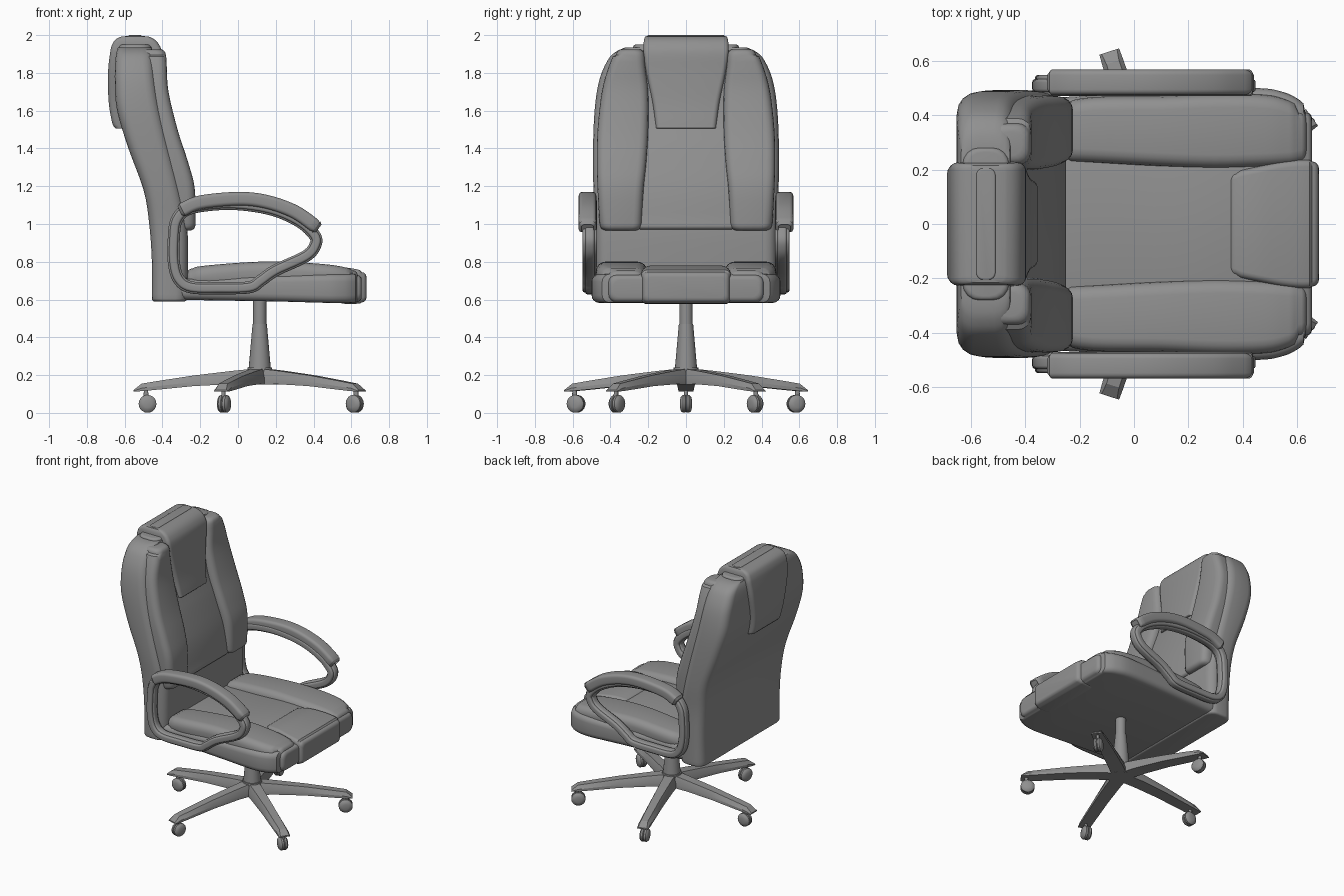
import bpy, bmesh, math
from mathutils import Vector, Matrix

if "Cube" in bpy.data.objects:
    bpy.data.objects.remove(bpy.data.objects["Cube"])


def spline(rows, n=4, closed=False):
    """Catmull-Rom resampling of rows of numbers."""
    m, out = len(rows), []
    pick = lambda i: rows[i % m] if closed else rows[max(0, min(m - 1, i))]
    for i in range(m if closed else m - 1):
        p = [pick(i + k) for k in (-1, 0, 1, 2)]
        for s in range(n):
            t = s / n
            out.append([0.5 * (2 * b + (c - a) * t + (2 * a - 5 * b + 4 * c - d) * t * t
                        + (3 * b - a - 3 * c + d) * t ** 3) for a, b, c, d in zip(*p)])
    if not closed:
        out.append(list(rows[-1]))
    return out


def rect(a0, a1, b0, b1, r, n=5):
    """Rounded rectangle as 2D points."""
    r = max(0.002, min(r, (a1 - a0) * 0.49, (b1 - b0) * 0.49))
    pts = []
    for q, (ca, cb) in enumerate([(a1 - r, b1 - r), (a0 + r, b1 - r), (a0 + r, b0 + r), (a1 - r, b0 + r)]):
        for k in range(n):
            w = math.pi / 2 * (q + k / (n - 1))
            pts.append((ca + r * math.cos(w), cb + r * math.sin(w)))
    return pts


# Dark grey for the whole chair
GREY = bpy.data.materials.new("dark_grey")
GREY.diffuse_color = (.28, .28, .28, 1)
GREY.use_nodes = True
GREY.node_tree.nodes["Principled BSDF"].inputs["Base Color"].default_value = GREY.diffuse_color


def finish(ob, angle=35):
    ob.data.materials.append(GREY)
    bpy.ops.object.select_all(action='DESELECT')
    ob.select_set(True)
    bpy.context.view_layer.objects.active = ob
    bpy.ops.object.shade_smooth_by_angle(angle=math.radians(angle))


def skin(name, rings, closed=False, mirror=False, angle=35):
    """Bridge rings of points into a surface."""
    bm = bmesh.new()
    vs = [[bm.verts.new(p) for p in ring] for ring in rings]
    n = len(vs[0])
    for i in range(len(vs) if closed else len(vs) - 1):
        u, v = vs[i], vs[(i + 1) % len(vs)]
        for j in range(n):
            bm.faces.new((u[j], u[(j + 1) % n], v[(j + 1) % n], v[j]))
    if not closed:
        bm.faces.new(vs[0])
        bm.faces.new(vs[-1])
    bmesh.ops.recalc_face_normals(bm, faces=bm.faces)
    me = bpy.data.meshes.new(name)
    bm.to_mesh(me)
    bm.free()
    ob = bpy.data.objects.new(name, me)
    bpy.context.collection.objects.link(ob)
    if mirror:
        mod = ob.modifiers.new("mirror", 'MIRROR')
        mod.use_axis = (False, True, False)
    finish(ob, angle)
    return ob


def cushion(name, axis, rows, r=0.04, e=0.03, mirror=False):
    """Loft of rounded rectangles (t, a0, a1, b0, b1) along x or z with rounded ends."""
    rows = spline(rows)
    lo, hi = rows[0], rows[-1]
    body = [w for w in rows if lo[0] + e < w[0] < hi[0] - e]
    ends = ([], [])
    for k in range(5):
        w = math.pi / 2 * k / 4
        i, s = e * (1 - math.sin(w)), e * (1 - math.cos(w))
        for row, sign, lst in ((lo, 1, ends[0]), (hi, -1, ends[1])):
            t, a0, a1, b0, b1 = row
            lst.append([t + sign * s, a0 + i, a1 - i, b0 + i, b1 - i])
    rings = []
    for t, a0, a1, b0, b1 in ends[0] + body + ends[1][::-1]:
        rings.append([(a, b, t) if axis == 'z' else (t, a, b) for a, b in rect(a0, a1, b0, b1, r)])
    return skin(name, rings, mirror=mirror)


def sweep(name, path, h, y0, y1, r, closed=False):
    """Rounded bar following a path in the xz plane, mirrored to both sides."""
    pts = [Vector((p[0], 0, p[1])) for p in spline(path, 6, closed)]
    m, rings = len(pts), []
    for i, p in enumerate(pts):
        a, b = (pts[i - 1], pts[(i + 1) % m]) if closed else (pts[max(i - 1, 0)], pts[min(i + 1, m - 1)])
        t = (b - a).normalized()
        nrm = Vector((-t.z, 0, t.x))
        rings.append([p + nrm * u + Vector((0, v, 0)) for u, v in rect(-h, h, y0, y1, r)])
    if not closed:  # rounded tips
        for i, j in ((0, 0), (-1, len(rings))):
            c = sum(rings[i], Vector()) / len(rings[i])
            d = (pts[0] - pts[1] if i == 0 else pts[-1] - pts[-2]).normalized() * 0.015
            rings.insert(j, [c + (q - c) * 0.7 + d for q in rings[i]])
    return skin(name, rings, closed, True)


# Backrest shell, centre panel, side pads and head pad
cushion("backrest_shell", 'z', [(z, b, f, -w, w) for z, b, f, w in [
    (.59, -.456, -.27, .475), (.80, -.456, -.265, .478), (1.0, -.47, -.27, .48), (1.18, -.50, -.305, .49),
    (1.4, -.58, -.36, .492), (1.6, -.64, -.41, .484), (1.75, -.652, -.435, .462), (1.85, -.65, -.445, .424),
    (1.91, -.643, -.452, .375), (1.95, -.63, -.46, .28)]], r=.06, e=.015)
cushion("backrest_centre_panel", 'z', [
    (.97, -.36, -.25, -.26, .26), (1.18, -.40, -.275, -.25, .25), (1.4, -.46, -.335, -.24, .24),
    (1.6, -.52, -.395, -.22, .22), (1.92, -.55, -.43, -.24, .24)], r=.02, e=.02)
cushion("backrest_side_pads", 'z', [
    (.965, -.36, -.225, .235, .455), (1.18, -.40, -.228, .225, .468), (1.33, -.43, -.265, .21, .472),
    (1.5, -.46, -.32, .20, .468), (1.7, -.50, -.368, .20, .445), (1.83, -.52, -.377, .215, .41),
    (1.925, -.53, -.382, .22, .37)], r=.045, e=.03, mirror=True)
cushion("head_pad", 'z', [(z, b, f, -w, w) for z, b, f, w in [
    (1.505, -.65, -.355, .16), (1.54, -.667, -.36, .163), (1.65, -.685, -.378, .178), (1.8, -.688, -.393, .21),
    (1.9, -.678, -.40, .225), (1.945, -.668, -.415, .225), (1.975, -.65, -.44, .222), (1.993, -.615, -.475, .215),
    (2.0, -.58, -.51, .205)]], r=.025, e=.005)

# Seat base, centre cushion, side cushions and front strap
cushion("seat_base", 'x', [(x, -w, w, b, t) for x, w, b, t in [
    (-.40, .46, .60, .70), (-.1, .475, .595, .72), (.2, .49, .59, .73), (.45, .50, .583, .735),
    (.55, .485, .582, .735), (.61, .455, .583, .735), (.655, .41, .588, .73)]], r=.04, e=.025)
cushion("seat_centre_cushion", 'x', [
    (-.30, -.26, .26, .66, .735), (0, -.25, .25, .66, .75), (.3, -.23, .23, .66, .765),
    (.64, -.24, .24, .62, .735)], r=.02, e=.02)
cushion("seat_side_cushions", 'x', [
    (-.27, .23, .445, .66, .765), (-.15, .225, .467, .66, .782), (.1, .212, .47, .66, .80),
    (.3, .205, .478, .66, .798), (.48, .21, .475, .65, .785), (.57, .215, .455, .64, .77),
    (.635, .22, .42, .63, .755)], r=.05, e=.03, mirror=True)
cushion("seat_front_strap", 'x', [(x, -w, w, b, t) for x, w, b, t in [
    (.35, .19, .66, .77), (.45, .21, .62, .78), (.55, .23, .58, .772), (.63, .236, .578, .76),
    (.68, .23, .585, .745)]], r=.025, e=.025)

# Armrest loops and pads
loop = [(-.34, .92), (-.325, 1.02), (-.26, 1.08), (-.1, 1.105), (.05, 1.10), (.2, 1.07), (.33, 1.01),
        (.405, .94), (.41, .89), (.36, .83), (.2, .755), (.12, .70), (.06, .665), (-.1, .66), (-.25, .665),
        (-.315, .71), (-.34, .80)]
sweep("armrest_loops", loop, .022, .47, .548, .012, True)
sweep("armrest_loop_cores", loop, .032, .485, .533, .012, True)
sweep("armrest_pads", [(-.295, 1.075), (-.2, 1.115), (0, 1.134), (.15, 1.118), (.3, 1.065), (.415, .985)],
      .036, .475, .568, .02)

# Gas column and hub
CX = .115
for name, r1, r2, z0, z1 in [("column_rod", .035, .035, .40, .62), ("column_cover", .060, .038, .22, .47),
                             ("base_hub", .075, .065, .15, .24)]:
    bpy.ops.mesh.primitive_cone_add(vertices=24, radius1=r1, radius2=r2, depth=z1 - z0,
                                    location=(CX, 0, (z0 + z1) / 2))
    bpy.context.object.name = name
    finish(bpy.context.object)

# Five star legs with twin-wheel casters
for k, cr in enumerate([.622, .612, .594, .612, .622]):
    ang = math.radians(36 + 72 * k)
    place = Matrix.Translation((CX, 0, 0)) @ Matrix.Rotation(ang, 4, 'Z')
    rings = []
    for r, w, tw, b, t in [(0, .05, .035, .15, .237), (.15, .049, .032, .152, .222), (.35, .045, .028, .142, .198),
                           (.52, .042, .026, .125, .172), (.625, .04, .024, .115, .155), (.667, .038, .03, .113, .122)]:
        rings.append([place @ Vector(p) for p in ((r, -w, b), (r, w, b), (r, w, b + (t - b) * .4),
                                                  (r, tw, t), (r, -tw, t), (r, -w, b + (t - b) * .4))])
    skin(f"base_leg_{k + 1}", rings, angle=25)
    for s in (-1, 1):
        prof = [(.044, 0), (.047, .004), (.047, .016), (.038, .026), (.02, .031)]
        skin(f"caster_wheel_{k + 1}_{'left' if s < 0 else 'right'}", [
            [place @ Vector((cr + r * math.cos(a), s * (.001 + y), .048 + r * math.sin(a)))
             for a in (math.tau * j / 20 for j in range(20))] for r, y in prof])
    skin(f"caster_stem_{k + 1}", [
        [place @ Vector((cr + x + a, b, z)) for a, b in rect(-h, h, -.01, .01, .008)]
        for x, z, h in ((0, .045, .014), (.008, .085, .014), (.008, .13, .010))])
